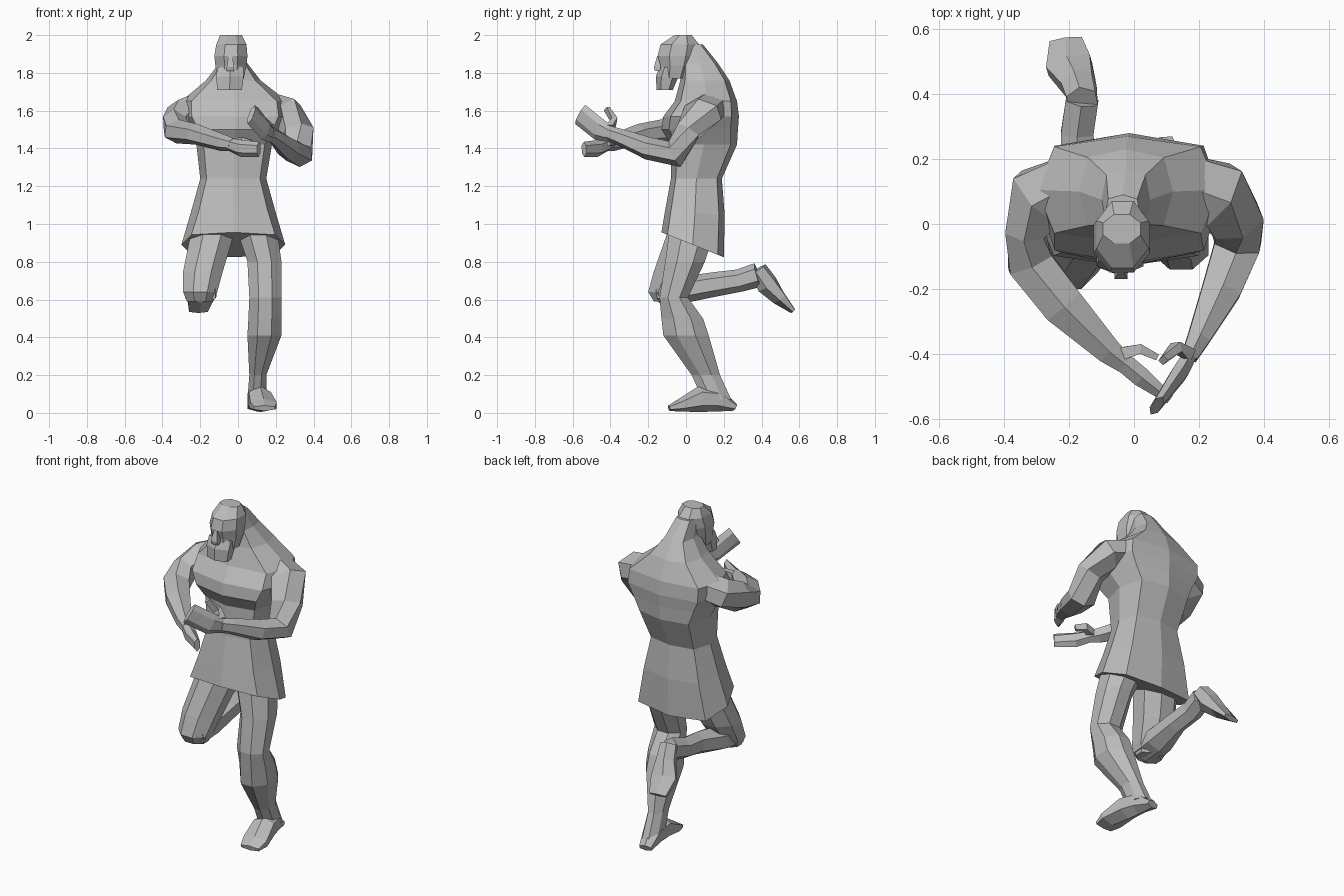
import bpy
import bmesh
from math import cos, sin, pi
from mathutils import Vector

if "Cube" in bpy.data.objects:
    bpy.data.objects.remove(bpy.data.objects["Cube"])

grey = bpy.data.materials.new("plain grey")
grey.use_nodes = True
colour = (.5, .5, .5, 1)
grey.diffuse_color = colour
grey.node_tree.nodes["Principled BSDF"].inputs["Base Color"].default_value = colour


def polygon(sides):
    """Unit polygon whose flat sides touch the bounds."""
    step = 2 * pi / sides
    angles = [step * (i + .5) for i in range(sides)]
    wide = max(cos(a) for a in angles)
    tall = max(sin(a) for a in angles)
    return [(cos(a) / wide, sin(a) / tall) for a in angles]


def ridged():
    """Unit octagon with a ridge down the spine, front and flanks."""
    swell = [1, 1.14] * 4
    return [(s * cos(i * pi / 4), s * sin(i * pi / 4)) for i, s in enumerate(swell)]


def skin(name, rings):
    """Join successive rings with faces and close both ends."""
    mesh = bpy.data.meshes.new(name)
    bm = bmesh.new()
    loops = [[bm.verts.new(p) for p in ring] for ring in rings]
    for low, high in zip(loops, loops[1:]):
        count = len(low)
        for i in range(count):
            j = (i + 1) % count
            bm.faces.new((low[i], low[j], high[j], high[i]))
    bm.faces.new(loops[0][::-1])
    bm.faces.new(loops[-1])
    bmesh.ops.recalc_face_normals(bm, faces=bm.faces)
    bm.to_mesh(mesh)
    bm.free()
    mesh.materials.append(grey)
    part = bpy.data.objects.new(name, mesh)
    bpy.context.collection.objects.link(part)
    return part


def stack(name, levels, shape):
    """Level rings given as height, left, right, front, back and optional tilt."""
    rings = []
    for z, left, right, front, back, *tilt in levels:
        slope = tilt[0] if tilt else 0
        middle = Vector(((left + right) / 2, (front + back) / 2, z))
        w, d = (right - left) / 2, (back - front) / 2
        rings.append([middle + Vector((w * a, d * b, slope * d * b))
                      for a, b in shape])
    return skin(name, rings)


def limb(name, path, sides=6):
    """Rings across a path of centre, half width and half height."""
    centres = [Vector(p[:3]) for p in path]
    rings = []
    last = len(path) - 1
    for i, (centre, spec) in enumerate(zip(centres, path)):
        before = (centre - centres[max(i - 1, 0)]).normalized()
        after = (centres[min(i + 1, last)] - centre).normalized()
        along = (before + after).normalized()
        across = along.cross(Vector((0, 0, 1))).normalized()
        upright = across.cross(along)
        w, h = spec[3:]
        rings.append([centre + across * w * a + upright * h * b
                      for a, b in polygon(sides)])
    return skin(name, rings)


# Trunk with hunched back, rising into the neck
stack("torso", [
    (1.24, -.2, .15, -.08, .19),
    (1.42, -.22, .18, -.08, .27),
    (1.5, -.26, .23, -.13, .275),
    (1.57, -.3, .27, -.12, .28),
    (1.65, -.3, .26, -.06, .27),
    (1.76, -.17, .12, -.03, .23),
    (1.85, -.1, .05, -.02, .17),
    (1.95, -.09, .02, -.04, .09)], ridged())

# Flared tunic skirt, hem lower at the back
stack("tunic_skirt", [
    (.89, -.3, .25, -.13, .2, -.4),
    (1.06, -.25, .2, -.11, .205, -.1),
    (1.24, -.2, .15, -.08, .19)], ridged())

# Head, beard and face
stack("head", [
    (1.77, -.11, .03, -.13, .01),
    (1.84, -.12, .045, -.135, .04),
    (1.89, -.125, .05, -.15, .06),
    (1.95, -.115, .045, -.135, .07),
    (2, -.095, .02, -.06, .03)], polygon(8))
stack("beard", [
    (1.71, -.11, .02, -.155, -.07),
    (1.78, -.115, .03, -.16, -.04),
    (1.83, -.11, .03, -.14, -.03)], polygon(6))
stack("nose", [
    (1.81, -.06, -.02, -.165, -.12),
    (1.83, -.06, -.02, -.17, -.12),
    (1.89, -.05, -.03, -.152, -.12)], polygon(4))

# Folded arms reaching forward
limb("left_arm", [
    (.12, .13, 1.63, .09, .08),
    (.26, .09, 1.59, .1, .085),
    (.315, .01, 1.49, .08, .07),
    (.32, -.06, 1.37, .07, .075),
    (.27, -.2, 1.4, .06, .06),
    (.2, -.35, 1.46, .035, .045),
    (.17, -.41, 1.48, .025, .04)])
limb("right_arm", [
    (-.17, .13, 1.63, .09, .08),
    (-.29, .08, 1.58, .1, .085),
    (-.335, -.02, 1.53, .06, .085),
    (-.32, -.12, 1.49, .07, .065),
    (-.22, -.25, 1.475, .065, .055),
    (-.08, -.39, 1.43, .04, .045),
    (-.03, -.43, 1.42, .03, .035)])

# Flat hands with thumbs
limb("left_hand", [
    (.18, -.39, 1.47, .02, .04),
    (.14, -.46, 1.5, .025, .06),
    (.07, -.56, 1.58, .015, .06)])
limb("left_thumb", [
    (.17, -.4, 1.51, .02, .02),
    (.13, -.38, 1.55, .015, .02),
    (.09, -.42, 1.61, .01, .015)], 4)
limb("right_hand", [
    (-.04, -.42, 1.42, .03, .035),
    (.02, -.47, 1.4, .03, .045),
    (.11, -.54, 1.395, .015, .04)])
limb("right_thumb", [
    (-.04, -.4, 1.43, .02, .02),
    (.02, -.385, 1.44, .015, .02),
    (.07, -.41, 1.43, .01, .015)], 4)

# Standing leg and its turned-out foot
stack("left_leg", [
    (.07, .05, .15, .09, .24),
    (.2, .06, .15, .03, .18),
    (.41, .05, .23, -.12, .12),
    (.5, .055, .23, -.13, .09),
    (.61, .06, .23, -.14, .01),
    (.8, .05, .23, -.11, .1),
    (.95, .0, .21, -.09, .15)], polygon(8))
limb("left_foot", [
    (.085, .26, .03, .035, .02),
    (.1, .17, .07, .05, .065),
    (.115, .08, .075, .06, .07),
    (.135, -.03, .04, .07, .035),
    (.14, -.09, .025, .055, .015)])

# Raised leg bent back at the knee
stack("right_thigh", [
    (.59, -.27, -.13, -.17, -.06),
    (.64, -.29, -.11, -.2, -.02),
    (.75, -.29, -.08, -.17, .05),
    (.95, -.25, -.02, -.1, .14)], polygon(8))
limb("right_shin", [
    (-.2, -.15, .63, .08, .05),
    (-.19, -.02, .65, .075, .07),
    (-.17, .15, .68, .05, .065),
    (-.175, .28, .7, .05, .06),
    (-.16, .38, .73, .05, .065)])
limb("right_foot", [
    (-.16, .38, .76, .045, .05),
    (-.17, .43, .68, .05, .06),
    (-.2, .49, .61, .07, .04),
    (-.21, .565, .54, .05, .015)])
